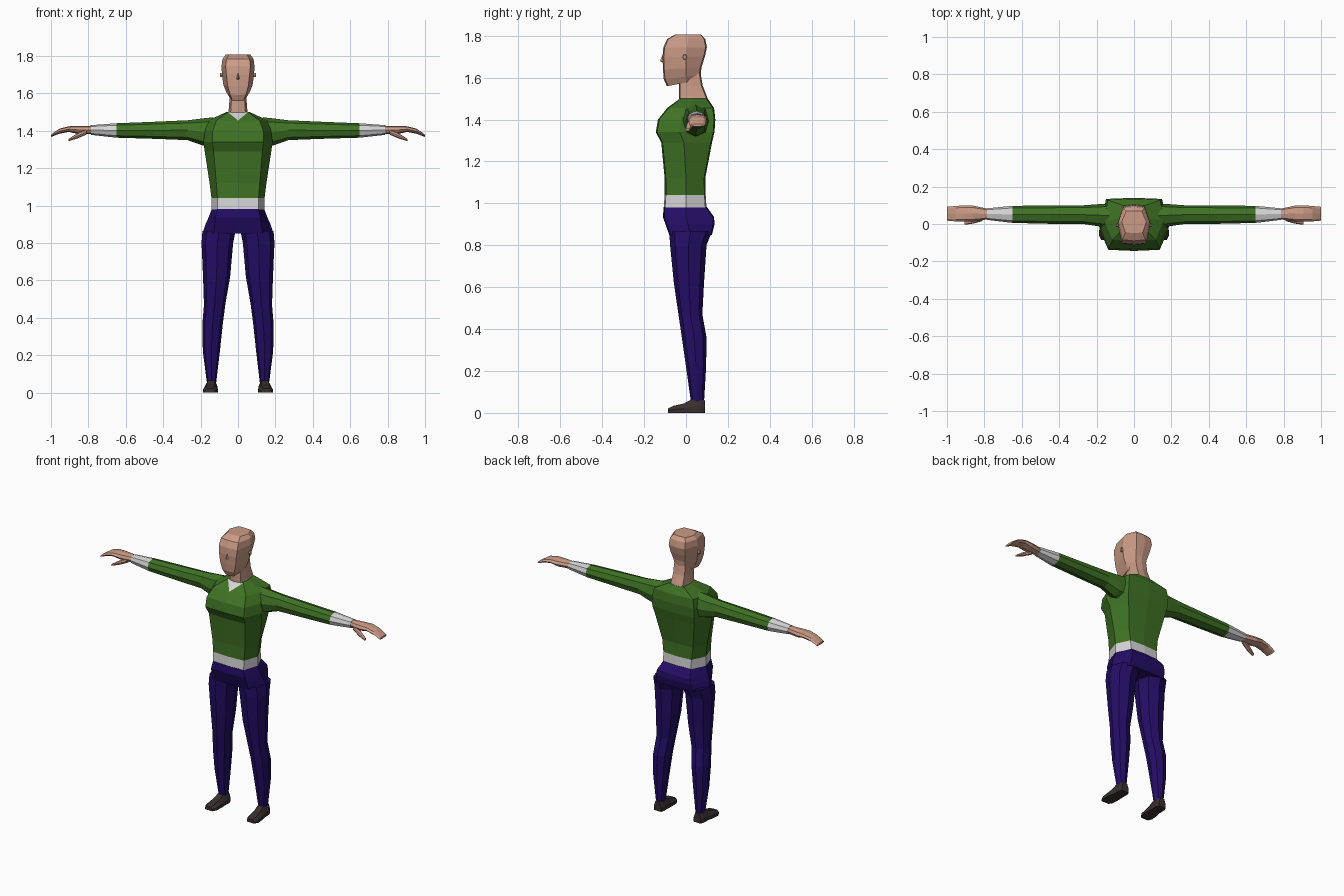
import bpy, bmesh, math


def material(name, rgb):
    m = bpy.data.materials.new(name)
    m.diffuse_color = (*rgb, 1)
    return m


GREEN = material("sweater green", (0.050, 0.170, 0.018))
WHITE = material("trim white", (0.66, 0.66, 0.66))
BLUE = material("trouser blue", (0.018, 0.004, 0.135))
SKIN = material("skin", (0.60, 0.33, 0.24))
SHOE = material("shoe brown", (0.040, 0.028, 0.026))


def finish(name, bm, mats, rule=None, mirror=False):
    bmesh.ops.recalc_face_normals(bm, faces=bm.faces)
    if rule:
        for f in bm.faces:
            f.material_index = rule(f.calc_center_median())
    me = bpy.data.meshes.new(name)
    bm.to_mesh(me)
    bm.free()
    ob = bpy.data.objects.new(name, me)
    bpy.context.collection.objects.link(ob)
    for m in mats:
        me.materials.append(m)
    if mirror:
        ob.modifiers.new("mirror", 'MIRROR').use_clip = False
    return ob


def loft(rings):
    """Skin a list of equal-length rings and cap both ends."""
    bm = bmesh.new()
    rows = [[bm.verts.new(p) for p in r] for r in rings]
    n = len(rows[0])
    for a, b in zip(rows, rows[1:]):
        for i in range(n):
            j = (i + 1) % n
            bm.faces.new((a[i], a[j], b[j], b[i]))
    bm.faces.new(rows[0][::-1])
    bm.faces.new(rows[-1])
    return bm, rows


def body_ring(z, fw, sw, bw, yf, ys, yb, tilt=0.0, ridge=0.006):
    """Symmetric 8-point section: front, side and back half-widths and depths."""
    half = [(fw, yf), (sw, ys), (bw, yb)]
    pts = [(0, yf - ridge)] + half + [(0, yb + ridge)] + [(-x, y) for x, y in half[::-1]]
    return [(x, y, z + tilt * y) for x, y in pts]


def limb_ring(x0, x1, y0, y1, z):
    """Eight-sided horizontal section of a leg."""
    cx, cy, rx, ry = (x0 + x1) / 2, (y0 + y1) / 2, (x1 - x0) / 2, (y1 - y0) / 2
    unit = [(0, -1), (.75, -.72), (1, 0), (.75, .72), (0, 1), (-.75, .72), (-1, 0), (-.75, -.72)]
    return [(cx + rx * a, cy + ry * b, z) for a, b in unit]


# Sweater body with white waistband and V collar
bm, rows = loft([body_ring(*r) for r in [
    (0.98, .110, .142, .100, -.100, .00, .092),
    (1.04, .110, .142, .100, -.096, .00, .088),
    (1.12, .116, .152, .110, -.096, .00, .086),
    (1.29, .130, .178, .140, -.112, -.01, .118),
    (1.34, .137, .185, .150, -.138, -.03, .130),
    (1.40, .135, .176, .150, -.128, -.02, .134),
    (1.455, .115, .160, .140, -.084, .02, .128),
    (1.50, .055, .062, .055, -.024, .03, .098)]])
low, top = rows[-2], rows[-1]
collar = []
for i in (1, 7):
    quad = next(f for f in low[0].link_faces if top[i] in f.verts)
    bmesh.ops.delete(bm, geom=[quad], context='FACES_ONLY')
    bm.faces.new((low[0], low[i], top[i]))
    collar.append(bm.faces.new((low[0], top[i], top[0])))
sweater = finish("sweater", bm, [GREEN, WHITE],
                 lambda c: 1 if c.z < 1.04 or (c.z > 1.481 and c.y < -.03 and abs(c.x) < .03) else 0)

# Trouser seat
bm, _ = loft([body_ring(*r) for r in [
    (0.85, .130, .190, .130, -.074, .02, .118),
    (0.90, .125, .174, .125, -.092, .01, .130),
    (0.935, .120, .158, .118, -.104, .00, .128),
    (0.982, .108, .140, .098, -.101, .00, .094)]])
finish("trouser_seat", bm, [BLUE])

# Trouser legs
bm, _ = loft([limb_ring(*r) for r in [
    (.117, .166, .024, .086, .05),
    (.097, .188, .000, .096, .22),
    (.082, .191, -.020, .098, .36),
    (.068, .182, -.036, .078, .47),
    (.042, .187, -.058, .086, .62),
    (.026, .195, -.076, .098, .80),
    (.013, .190, -.080, .124, .865)]])
finish("trouser_leg", bm, [BLUE], mirror=True)


def shoe_ring(y, w, h, cx):
    return [(cx - w, y, .0), (cx + w, y, .0), (cx + w, y, h * .45),
            (cx + w * .55, y, h), (cx - w * .55, y, h), (cx - w, y, h * .45)]


# Shoes
bm, _ = loft([shoe_ring(*r) for r in [
    (-.085, .026, .022, .150), (-.060, .039, .034, .149), (-.010, .038, .045, .146),
    (.025, .033, .064, .143), (.070, .033, .068, .142), (.090, .025, .060, .142)]])
finish("shoe", bm, [SHOE], mirror=True)


def arm_ring(x, y0, y1, z0, z1):
    """Eight-sided section across an arm."""
    return [(x, p, q) for p, q, _ in limb_ring(y0, y1, z0, z1, 0)]


# Sleeves with white cuffs
bm, _ = loft([arm_ring(*r) for r in [
    (.13, -.020, .110, 1.315, 1.472), (.19, -.012, .106, 1.322, 1.466),
    (.27, .000, .100, 1.350, 1.456), (.45, .001, .099, 1.357, 1.448),
    (.65, .006, .097, 1.363, 1.440), (.785, .022, .084, 1.378, 1.430)]])
finish("sleeve", bm, [GREEN, WHITE], lambda c: 1 if c.x > .65 else 0, mirror=True)

# Hands: flat palm with bent fingers
bm, _ = loft([arm_ring(*r) for r in [
    (.775, .026, .080, 1.382, 1.427), (.86, .014, .098, 1.384, 1.426),
    (.905, .013, .100, 1.394, 1.424), (.955, .014, .096, 1.384, 1.411),
    (1.0, .018, .092, 1.367, 1.380)]])
finish("hand", bm, [SKIN], mirror=True)

# Thumbs
bm, _ = loft([arm_ring(*r) for r in [
    (.81, .016, .050, 1.380, 1.408), (.86, .002, .034, 1.358, 1.386),
    (.905, -.004, .018, 1.345, 1.357)]])
finish("thumb", bm, [SKIN], mirror=True)

# Neck
bm, _ = loft([body_ring(*r) for r in [
    (1.46, .050, .056, .050, -.026, .03, .110),
    (1.51, .038, .050, .042, -.028, .03, .094),
    (1.56, .036, .046, .040, -.028, .02, .074),
    (1.62, .036, .046, .040, -.030, .02, .064)]])
finish("neck", bm, [SKIN])

# Head, with the jaw line rising towards the back
bm, _ = loft([body_ring(*r) for r in [
    (1.577, .030, .044, .030, -.085, .000, .045, .20),
    (1.605, .042, .062, .036, -.100, .000, .064, .12),
    (1.645, .055, .078, .042, -.104, .000, .068, .06),
    (1.700, .062, .086, .052, -.106, .000, .084),
    (1.745, .066, .088, .058, -.102, .005, .094),
    (1.785, .062, .083, .055, -.084, .010, .086),
    (1.807, .046, .066, .042, -.046, .012, .068, 0, .002)]])
finish("head", bm, [SKIN])

# Nose wedge
bm = bmesh.new()
tip = bm.verts.new((0, -.124, 1.680))
base = [bm.verts.new(p) for p in [(0, -.106, 1.725), (.014, -.102, 1.676),
                                  (0, -.102, 1.668), (-.014, -.102, 1.676)]]
for i in range(4):
    bm.faces.new((tip, base[i], base[(i + 1) % 4]))
bm.faces.new(base)
finish("nose", bm, [SKIN])

# Ears
bm, _ = loft([[(x, -.006 + r * math.cos(a * math.pi / 3), 1.698 + 1.4 * r * math.sin(a * math.pi / 3))
               for a in range(6)] for x, r in [(.078, .006), (.088, .010), (.096, .008)]])
finish("ear", bm, [SKIN], mirror=True)
